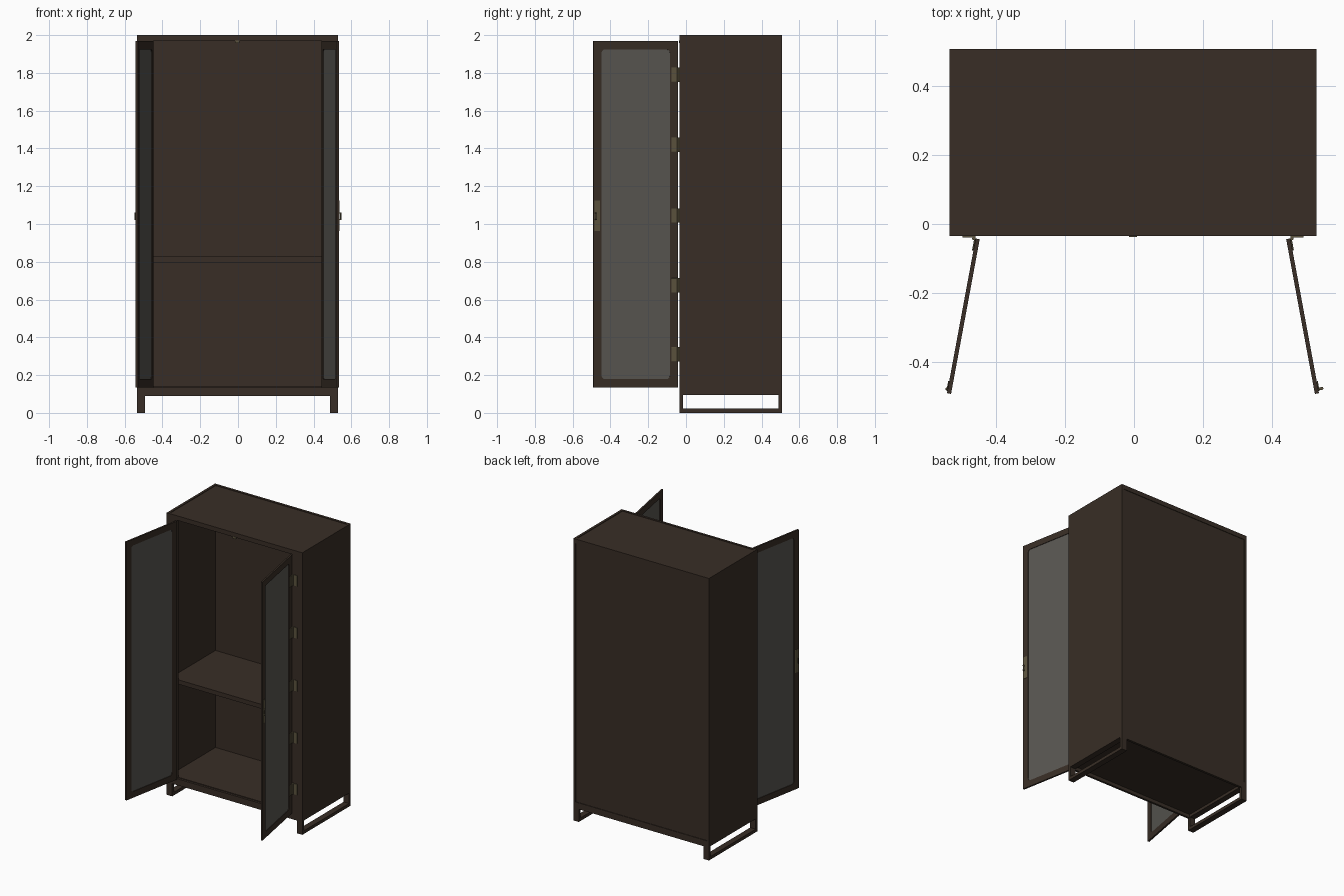
import bpy, bmesh, math
from mathutils import Matrix, Vector

if "Cube" in bpy.data.objects:
    bpy.data.objects.remove(bpy.data.objects["Cube"])

def mat(name, c):
    m = bpy.data.materials.new(name)
    m.diffuse_color = c
    m.use_nodes = True
    m.node_tree.nodes["Principled BSDF"].inputs["Base Color"].default_value = m.diffuse_color
    return m

WOOD = mat("dark_wood", (0.040, 0.027, 0.019, 1))
GLASS = mat("smoked_glass", (0.10, 0.095, 0.085, 0.6))
BRASS = mat("aged_brass", (0.11, 0.09, 0.05, 1))
CX = -0.003                      # cabinet centre line
XO, XI, XP = 0.532, 0.515, 0.452   # outer side, inner side, post inner edge
Y0, Y1 = -0.035, 0.507           # cabinet front and back
BODY = Matrix.Translation((CX, 0, 0))
FLIP = BODY @ Matrix.Diagonal((-1, 1, 1, 1))

def finish(name, bm, m, M, bevel=0.0):
    bm.transform(M)
    bmesh.ops.recalc_face_normals(bm, faces=bm.faces)
    me = bpy.data.meshes.new(name)
    bm.to_mesh(me)
    bm.free()
    ob = bpy.data.objects.new(name, me)
    bpy.context.collection.objects.link(ob)
    me.materials.append(m)
    if bevel:
        b = ob.modifiers.new("bevel", 'BEVEL')
        b.width, b.segments = bevel, 2
    return ob

def box(name, x, y, z, m=WOOD, M=BODY, bevel=0.0):
    bm = bmesh.new()
    size = [b - a for a, b in (x, y, z)]
    mid = [(a + b) / 2 for a, b in (x, y, z)]
    bmesh.ops.create_cube(bm, size=1, matrix=Matrix.Translation(mid) @ Matrix.Diagonal((*size, 1)))
    return finish(name, bm, m, M, bevel)

def rod(name, r, h, at, m, M, axis='Z'):
    bm = bmesh.new()
    R = Matrix.Identity(4) if axis == 'Z' else Matrix.Rotation(math.pi / 2, 4, 'X')
    bmesh.ops.create_cone(bm, cap_ends=True, segments=16, radius1=r, radius2=r, depth=h,
                          matrix=Matrix.Translation(at) @ R)
    for f in bm.faces:
        f.smooth = len(f.verts) == 4
    return finish(name, bm, m, M)

def round_rect(u0, u1, z0, z1, r, n=5):
    pts = []
    for k, (cu, cz) in enumerate(((u1 - r, z1 - r), (u0 + r, z1 - r), (u0 + r, z0 + r), (u1 - r, z0 + r))):
        for i in range(n):
            a = math.pi / 2 * (k + i / (n - 1))
            pts.append((cu + r * math.cos(a), cz + r * math.sin(a)))
    return pts

def door_frame(name, w, z0, z1, b, t, M):
    # flat frame with a rounded window opening
    n = 5
    inner = round_rect(b, w - b, z0 + b, z1 - b, 0.018, n)
    corners = [(w, z1), (0, z1), (0, z0), (w, z0)]
    bm = bmesh.new()
    rings = []
    for v in (-t / 2, t / 2):
        rings.append(([bm.verts.new((u, v, z)) for u, z in inner],
                      [bm.verts.new((u, v, z)) for u, z in corners]))
    for I, O in rings:
        for k in range(4):
            for i in range(n - 1):
                bm.faces.new((O[k], I[k * n + i], I[k * n + i + 1]))
            j = (k + 1) % 4
            bm.faces.new((O[k], I[k * n + n - 1], I[j * n], O[j]))
    for s in (0, 1):
        A, B = rings[0][s], rings[1][s]
        for i in range(len(A)):
            j = (i + 1) % len(A)
            bm.faces.new((A[i], A[j], B[j], B[i]))
    return finish(name, bm, WOOD, M)

# carcass panels
box("top_panel", (-XI, XI), (Y0 + 0.015, 0.49), (1.968, 1.996))
box("top_front_rail", (-XI, XI), (Y0, Y0 + 0.015), (1.968, 2.0))
box("top_back_rail", (-XI, XI), (0.49, Y1), (1.968, 2.0))
box("back_panel", (-XI, XI), (0.488, 0.503), (0.135, 1.968))
box("bottom_panel", (-XI, XI), (Y0 + 0.015, 0.49), (0.115, 0.14))
box("bottom_front_rail", (-XI, XI), (Y0, Y0 + 0.015), (0.09, 0.135))
box("bottom_back_rail", (-XI, XI), (0.49, Y1), (0.09, 0.135))
box("middle_shelf", (-XI, XI), (-0.015, 0.488), (0.797, 0.828))
box("door_catch", (-0.012, 0.012), (Y0 - 0.003, Y0 + 0.01), (1.958, 1.972), BRASS)

# sides, posts, sled feet and doors, mirrored
u = Vector((0.083, -0.448, 0)).normalized()
v = Vector((-u.y, u.x, 0))
DOOR = Matrix(((u.x, v.x, 0, XP - 0.002), (u.y, v.y, 0, -0.043), (0, 0, 1, 0), (0, 0, 0, 1)))
W, T = 0.456, 0.012
for side, S in (("right", BODY), ("left", FLIP)):
    box(side + "_side_panel", (XI, XO), (Y0, Y1), (0.095, 2.0), M=S)
    box(side + "_front_post", (XP, XI), (Y0, Y0 + 0.02), (0.135, 1.968), M=S)
    # sled base
    box(side + "_front_leg", (XO - 0.043, XO), (Y0, Y0 + 0.018), (0, 0.1), M=S)
    box(side + "_back_leg", (XO - 0.043, XO), (Y1 - 0.018, Y1), (0, 0.1), M=S)
    box(side + "_floor_runner", (XO - 0.043, XO), (Y0 + 0.018, Y1 - 0.018), (0, 0.022), M=S)
    box(side + "_base_rail", (XO - 0.043, XI), (Y0 + 0.015, 0.49), (0.095, 0.115), M=S)
    # door
    D = S @ DOOR
    door_frame(side + "_door_frame", W, 0.135, 1.968, 0.044, T, D)
    box(side + "_door_glass", (0.04, W - 0.04), (-0.002, 0.002), (0.175, 1.928), GLASS, D)
    # hinges
    for i, z in enumerate((0.31, 0.675, 1.045, 1.42, 1.79)):
        tag = f"{side}_hinge_{i + 1}_"
        box(tag + "post_leaf", (XP + 0.004, XP + 0.042), (Y0 - 0.004, Y0), (z - 0.038, z + 0.038), BRASS, S)
        box(tag + "door_leaf", (0.002, 0.036), (T / 2, T / 2 + 0.004), (z - 0.038, z + 0.038), BRASS, D, 0.0015)
        rod(tag + "barrel", 0.005, 0.076, (XP + 0.009, Y0 - 0.007, z), BRASS, S)
    # handle plate with a small bow pull
    box(side + "_handle_plate", (W - 0.036, W - 0.006), (T / 2, T / 2 + 0.003), (0.962, 1.125), BRASS, D, 0.001)
    out = 0.02 if side == "right" else 0.012
    uc = W - 0.012
    for z in (1.024, 1.058):
        box(side + "_pull_arm", (uc - 0.004, uc + 0.004), (T / 2, out), (z - 0.003, z + 0.003), BRASS, D)
    rod(side + "_pull_bar", 0.004, 0.042, (uc, out - 0.003, 1.041), BRASS, D)
